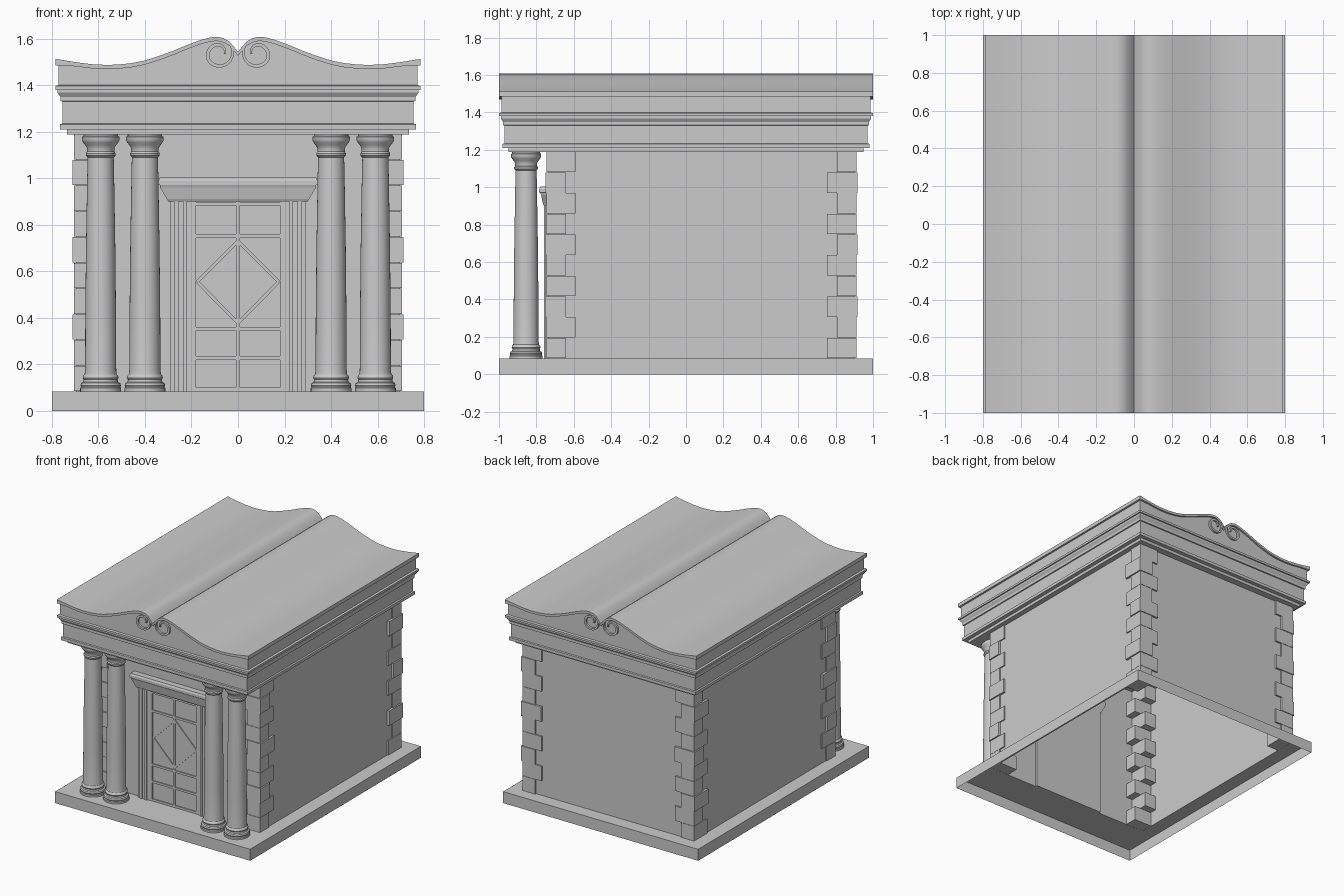
import bpy, bmesh, math
from mathutils import Vector

cube = bpy.data.objects.get("Cube")
if cube:
    bpy.data.objects.remove(cube, do_unlink=True)

stone = bpy.data.materials.new("pale_stone")
stone.use_nodes = True
GREY = (0.6, 0.6, 0.6, 1)
stone.diffuse_color = GREY
stone.node_tree.nodes["Principled BSDF"].inputs["Base Color"].default_value = GREY


def finish(name, bm, smooth=False, recalc=True):
    if recalc:
        bmesh.ops.recalc_face_normals(bm, faces=bm.faces)
    mesh = bpy.data.meshes.new(name)
    bm.to_mesh(mesh)
    bm.free()
    mesh.materials.append(stone)
    ob = bpy.data.objects.new(name, mesh)
    bpy.context.collection.objects.link(ob)
    if smooth:
        bpy.ops.object.select_all(action='DESELECT')
        ob.select_set(True)
        bpy.context.view_layer.objects.active = ob
        bpy.ops.object.shade_smooth_by_angle(angle=math.radians(35))
    return ob


def add_prism(bm, outline, y0, y1):
    """Extrude an x-z outline along y."""
    front = [bm.verts.new((x, y0, z)) for x, z in outline]
    back = [bm.verts.new((x, y1, z)) for x, z in outline]
    bm.faces.new(front)
    bm.faces.new(back[::-1])
    n = len(outline)
    for i in range(n):
        j = (i + 1) % n
        bm.faces.new((front[i], back[i], back[j], front[j]))


def add_box(bm, x0, x1, y0, y1, z0, z1):
    add_prism(bm, [(x0, z0), (x1, z0), (x1, z1), (x0, z1)], y0, y1)


def add_bar(bm, a, b, width, y0, y1):
    a, b = Vector(a), Vector(b)
    d = (b - a).normalized() * width / 2
    n = Vector((-d.y, d.x))
    add_prism(bm, [a + n, a - n, b - n, b + n], y0, y1)


def loft(name, rings, caps=False):
    """Join stacked rectangles given as (half width, front, back, height)."""
    bm = bmesh.new()
    loops = [[bm.verts.new(p) for p in
              ((-w, f, z), (w, f, z), (w, b, z), (-w, b, z))]
             for w, f, b, z in rings]
    for lo, hi in zip(loops, loops[1:]):
        for i in range(4):
            j = (i + 1) % 4
            bm.faces.new((lo[i], lo[j], hi[j], hi[i]))
    if caps:
        bm.faces.new(loops[0][::-1])
        bm.faces.new(loops[-1])
    return finish(name, bm, recalc=caps)


FLOOR, EAVE = 0.085, 1.19
WALL = (0.695, -0.735, 0.90)

# Open-bottomed plinth and the hollow walls
loft("plinth", [(0.8, -1, 1, 0), (0.8, -1, 1, FLOOR), (*WALL, FLOOR)])
loft("walls", [(*WALL, FLOOR), (*WALL, EAVE)])

# Corner quoins, alternating long and short
bm = bmesh.new()
ROWS = 10
step = (EAVE - FLOOR) / ROWS
for row in range(ROWS):
    z = FLOOR + row * step
    out = 0.008 if row % 3 == 2 else 0.0
    for side in (-1, 1):
        for end, y_face in ((-1, -0.747), (1, 0.912)):
            long_y = (row % 2 == 1) == (end < 0)
            wx, wy = (0.105, 0.157) if long_y else (0.157, 0.105)
            xs = sorted((side * (0.704 + out), side * (0.704 - wx)))
            ys = sorted((y_face + end * out / 2, y_face - end * wy))
            add_box(bm, *xs, *ys, z + 0.001, z + step - 0.001)
finish("corner_quoins", bm)

# Four turned columns
profile = [(0, 0.085), (0.088, 0.085), (0.088, 0.098), (0.084, 0.103),
           (0.087, 0.11), (0.084, 0.12), (0.075, 0.125), (0.073, 0.135),
           (0.077, 0.142), (0.075, 0.152), (0.069, 0.158), (0.067, 0.175),
           (0.066, 0.4), (0.063, 0.7), (0.058, 1.0), (0.056, 1.09),
           (0.063, 1.097), (0.064, 1.107), (0.059, 1.114), (0.059, 1.13),
           (0.067, 1.142), (0.076, 1.155), (0.081, 1.163), (0.081, 1.178),
           (0.074, 1.182), (0.074, 1.19), (0, 1.19)]
for side, word in ((-1, "right"), (1, "left")):
    for x, place in ((0.59, "outer"), (0.40, "inner")):
        bm = bmesh.new()
        verts = [bm.verts.new((r, 0, z)) for r, z in profile]
        edges = [bm.edges.new(p) for p in zip(verts, verts[1:])]
        bmesh.ops.spin(bm, geom=verts + edges, cent=(0, 0, 0), axis=(0, 0, 1),
                       angle=math.tau, steps=32, use_duplicate=False)
        bmesh.ops.remove_doubles(bm, verts=bm.verts, dist=0.0005)
        ob = finish(f"{place}_{word}_column", bm, smooth=True)
        ob.location = (side * x, -0.855, 0)

# Door leaf with raised rails and a diamond
bm = bmesh.new()
add_box(bm, -0.2, 0.2, -0.741, -0.72, FLOOR, 0.9)
finish("door_leaf", bm)
bm = bmesh.new()
y0, y1 = -0.749, -0.739
for x in (-0.19, 0, 0.19):
    w = 0.016 if x == 0 else 0.02
    add_bar(bm, (x, FLOOR), (x, 0.9), w, y0, y1)
for z in (0.093, 0.228, 0.353, 0.752, 0.89):
    add_bar(bm, (-0.19, z), (0.19, z), 0.016, y0 + 0.0005, y1)
diamond = [(0, 0.73), (0.175, 0.555), (0, 0.378), (-0.175, 0.555)]
for i in range(4):
    add_bar(bm, diamond[i], diamond[(i + 1) % 4], 0.014, y0 + 0.001, y1)
finish("door_rails", bm)

# Stepped door jambs
bm = bmesh.new()
for side in (-1, 1):
    for i in range(5):
        a = 0.2 + i * 0.0185
        xs = sorted((side * a, side * (a + 0.0185)))
        add_box(bm, *xs, -0.752 - 0.008 * (i % 2), -0.72, FLOOR, 0.9)
finish("door_jambs", bm)

# Flared cornice above the door
loft("door_cornice", [(w, -0.735 - d, -0.72, z) for w, d, z in (
    (0.30, 0.025, 0.9), (0.305, 0.03, 0.91), (0.335, 0.04, 0.96),
    (0.335, 0.044, 0.97), (0.342, 0.05, 0.972), (0.342, 0.05, 0.99),
    (0.336, 0.044, 1.003))], caps=True)

# Entablature with stacked mouldings
loft("entablature", [(w, -w - 0.215, w + 0.215, z) for w, z in (
    (0.735, 1.188), (0.735, 1.21), (0.765, 1.21), (0.765, 1.232),
    (0.755, 1.235), (0.755, 1.33), (0.763, 1.332), (0.763, 1.35),
    (0.775, 1.368), (0.775, 1.38), (0.785, 1.38), (0.785, 1.396),
    (0.771, 1.4))], caps=True)

# Wavy roof, mirrored about the central valley
half = [(0, 1.543), (0.015, 1.562), (0.035, 1.585), (0.06, 1.601),
        (0.09, 1.608), (0.12, 1.605), (0.16, 1.594), (0.22, 1.572),
        (0.28, 1.547), (0.34, 1.525), (0.4, 1.506), (0.46, 1.494),
        (0.52, 1.488), (0.57, 1.487), (0.63, 1.49), (0.7, 1.499),
        (0.785, 1.513)]
curve = [(-x, z) for x, z in half[:0:-1]] + half
bm = bmesh.new()
add_prism(bm, curve + [(x, z - 0.018 - 0.01 * (abs(x) > 0.75))
                       for x, z in reversed(curve)], -1, 1)
finish("roof_sheet", bm, smooth=True)

# Gable body under the roof sheet
bm = bmesh.new()
under = [(max(-0.771, min(0.771, x)), z - 0.012) for x, z in curve]
add_prism(bm, under + [(0.771, 1.397), (-0.771, 1.397)], -0.986, 0.986)
finish("gable_body", bm)

# Scrolls curling out of the valley on both gables
bm = bmesh.new()
TURNS = 40
for y0, y1 in ((-1, -0.98), (0.98, 1)):
    for side in (-1, 1):
        outer, inner = [], []
        for i in range(TURNS + 1):
            t = i / TURNS
            ang = math.radians(150 + 400 * t)
            r = 0.062 - 0.036 * max(0, t - 0.45) / 0.55
            w = 0.008 + 0.008 * math.sin(math.pi * t)
            c, s = math.cos(ang), math.sin(ang)
            outer.append((side * (0.08 + r * c), 1.537 + r * s))
            inner.append((side * (0.08 + (r - w) * c), 1.537 + (r - w) * s))
        add_prism(bm, outer + inner[::-1], y0, y1)
finish("gable_scrolls", bm, smooth=True)
